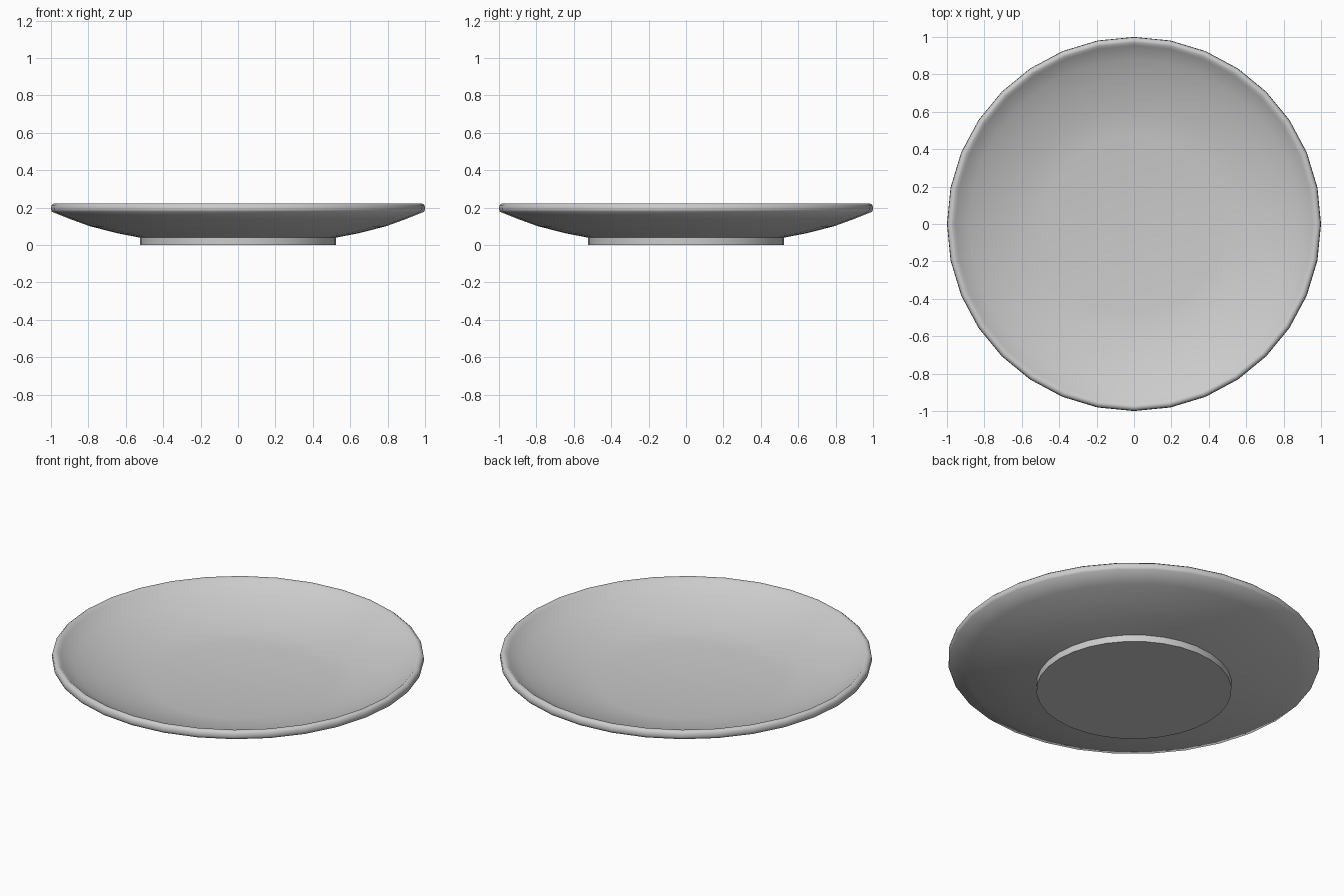
import bpy, bmesh, math

if "Cube" in bpy.data.objects:
    bpy.data.objects.remove(bpy.data.objects["Cube"])

SIDES = 32

# Half profile of the plate: underside centre, foot, outer wall, rim, bowl, well
profile = [
    (0.525, 0.0), (0.525, 0.04), (0.64, 0.062), (0.79, 0.10), (0.90, 0.14),
    (0.995, 0.178), (1.0, 0.19), (0.998, 0.212), (0.985, 0.223), (0.97, 0.222),
    (0.955, 0.208), (0.88, 0.168), (0.77, 0.125), (0.62, 0.082), (0.48, 0.06),
]

bm = bmesh.new()
rings = []
for r, z in profile:
    rings.append([bm.verts.new((r * math.cos(2 * math.pi * i / SIDES),
                                r * math.sin(2 * math.pi * i / SIDES), z))
                  for i in range(SIDES)])

# Walls between neighbouring rings
for a, b in zip(rings, rings[1:]):
    for i in range(SIDES):
        j = (i + 1) % SIDES
        bm.faces.new((a[i], a[j], b[j], b[i]))

# Flat base and flat well
bm.faces.new(rings[0][::-1])
bm.faces.new(rings[-1])
bmesh.ops.recalc_face_normals(bm, faces=bm.faces)

mesh = bpy.data.meshes.new("plate")
bm.to_mesh(mesh)
bm.free()
plate = bpy.data.objects.new("plate", mesh)
bpy.context.collection.objects.link(plate)

# Smooth surface with crisp foot edges
bpy.context.view_layer.objects.active = plate
plate.select_set(True)
bpy.ops.object.shade_smooth_by_angle(angle=math.radians(60))
